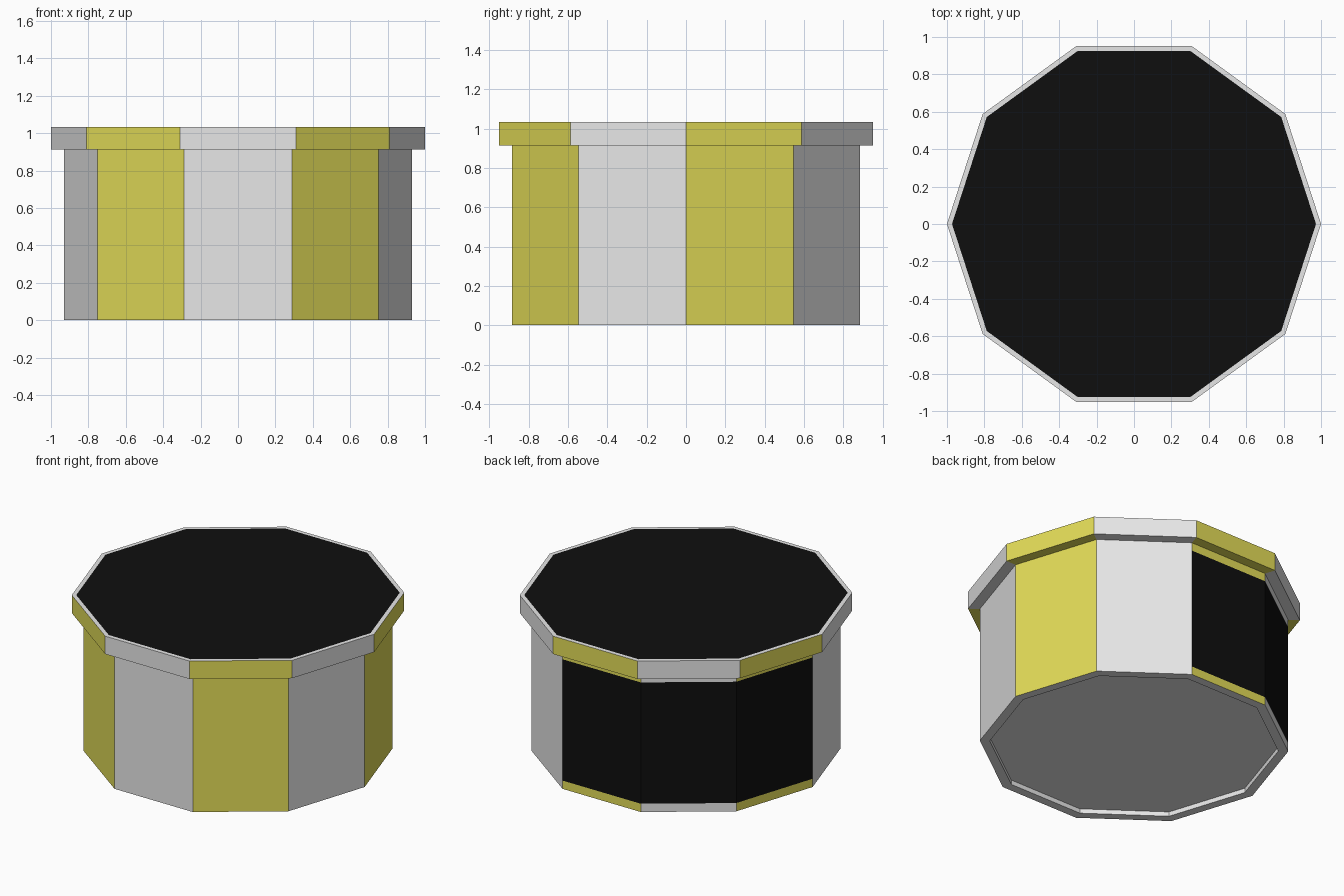
import bpy
import bmesh
from math import cos, sin, pi, degrees, atan2

SIDES = 10

cube = bpy.data.objects.get("Cube")
if cube:
    bpy.data.objects.remove(cube, do_unlink=True)


def make_material(name, colour):
    mat = bpy.data.materials.new(name)
    mat.use_nodes = True
    mat.diffuse_color = (*colour, 1)
    bsdf = next(n for n in mat.node_tree.nodes if n.type == "BSDF_PRINCIPLED")
    bsdf.inputs["Base Color"].default_value = (*colour, 1)
    return mat


WHITE, YELLOW, BLACK = range(3)
materials = [
    make_material("white", (0.8, 0.8, 0.8)),
    make_material("yellow", (0.77, 0.72, 0.098)),
    make_material("black", (0.0045, 0.0045, 0.0045)),
]


def lathe(name, profile, cap_start, cap_end, paint):
    """Sweep (radius, z) points round ten sides; paint(side, band) gives the colour."""
    bm = bmesh.new()
    rings = []
    for r, z in profile:
        rings.append([bm.verts.new((r * cos(2 * pi * i / SIDES),
                                    r * sin(2 * pi * i / SIDES), z))
                      for i in range(SIDES)])
    for band, (low, high) in enumerate(zip(rings, rings[1:])):
        for i in range(SIDES):
            j = (i + 1) % SIDES
            face = bm.faces.new((low[i], low[j], high[j], high[i]))
            face.material_index = paint(i, band)
    if cap_start is not None:
        bm.faces.new(rings[0][::-1]).material_index = cap_start
    if cap_end is not None:
        bm.faces.new(rings[-1]).material_index = cap_end
    mesh = bpy.data.meshes.new(name)
    bm.to_mesh(mesh)
    bm.free()
    for mat in materials:
        mesh.materials.append(mat)
    obj = bpy.data.objects.new(name, mesh)
    bpy.context.collection.objects.link(obj)
    return obj


def stripe(side):
    # Sides alternate yellow and white round the drum
    return YELLOW if side % 2 == 0 else WHITE


def paint_body(side, band):
    if band < 2:                              # recess wall and foot ring
        return WHITE
    if band == 3 and side in (2, 3, 4):       # dark panel on the back left
        return BLACK
    return stripe(side)


def paint_rim(side, band):
    return WHITE if band == 2 else stripe(side)   # pale border on top


# Drum body with a shallow recess underneath
lathe("drum_body",
      [(0.87, 0.03), (0.87, 0), (0.93, 0), (0.93, 0.055), (0.93, 0.86), (0.93, 0.914)],
      WHITE, None, paint_body)

# Overhanging rim with a dark flat top
lathe("top_rim",
      [(0.93, 0.914), (1, 0.914), (1, 1.033), (0.973, 1.033)],
      None, BLACK, paint_rim)
